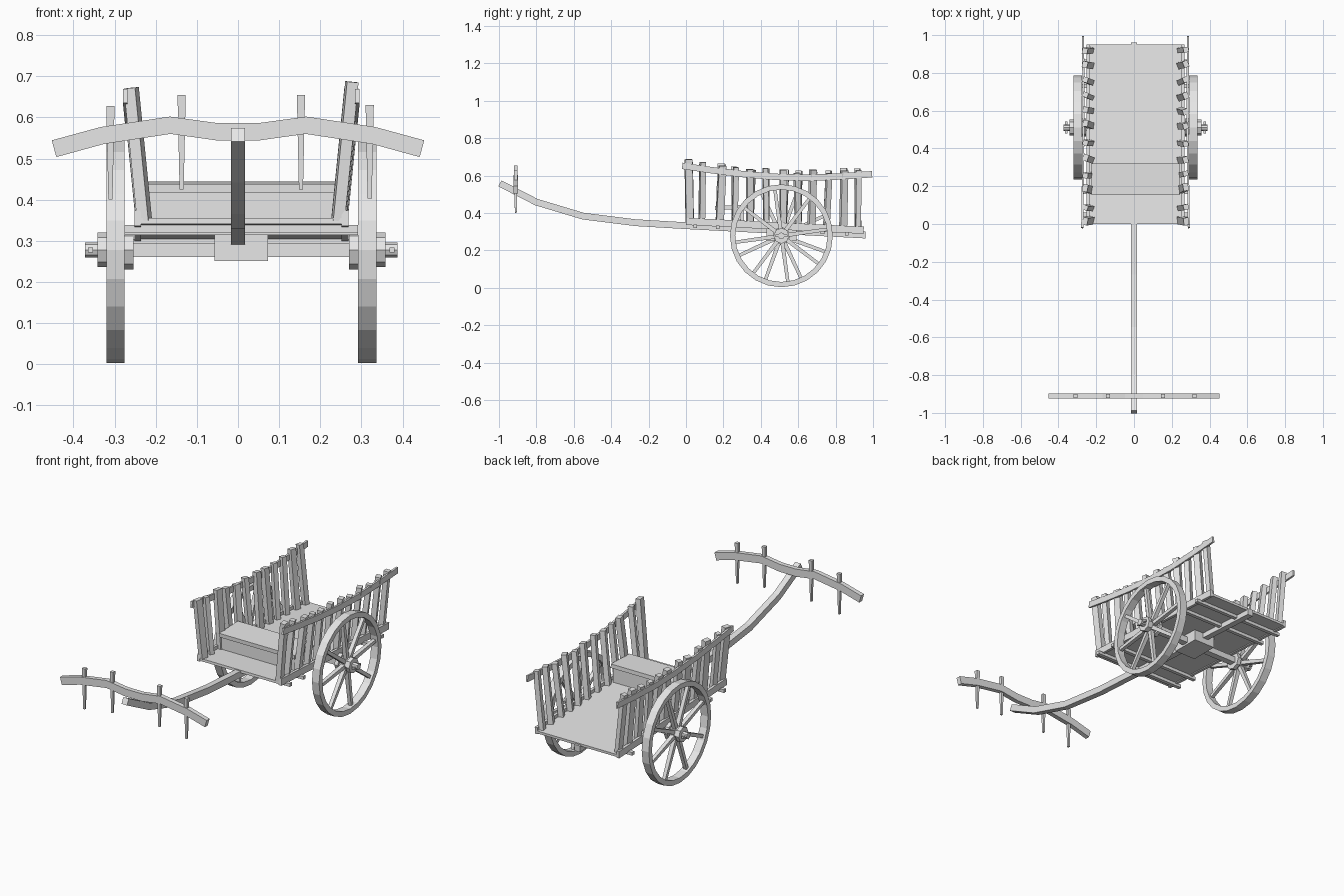
import bpy, bmesh, math, random
from mathutils import Vector

if "Cube" in bpy.data.objects:
    bpy.data.objects.remove(bpy.data.objects["Cube"])

random.seed(4)
wood = bpy.data.materials.new("grey_wood")
wood.diffuse_color = (0.8, 0.8, 0.8, 1)
wood.use_nodes = True
wood.node_tree.nodes["Principled BSDF"].inputs["Base Color"].default_value = wood.diffuse_color

CX = 0.008          # centre line of the cart body
SLOPE = -0.05       # the bed tips down to the rear
WY, WZ = 0.51, 0.278


def finish(bm, name):
    bmesh.ops.recalc_face_normals(bm, faces=bm.faces)
    me = bpy.data.meshes.new(name)
    bm.to_mesh(me)
    bm.free()
    me.materials.append(wood)
    ob = bpy.data.objects.new(name, me)
    bpy.context.collection.objects.link(ob)
    return ob


def sweep(bm, pts, w, h, side, taper=1.0):
    """Rectangular timber along a path; w runs along side, h across it."""
    pts = [Vector(p) for p in pts]
    side = Vector(side).normalized()
    rings = []
    for i, p in enumerate(pts):
        t = (pts[min(i + 1, len(pts) - 1)] - pts[max(i - 1, 0)]).normalized()
        s = (side - t * side.dot(t)).normalized()
        u = t.cross(s)
        k = 1 + (taper - 1) * i / (len(pts) - 1)
        rings.append([bm.verts.new(p + s * (a * w * k / 2) + u * (b * h * k / 2))
                      for a, b in ((-1, -1), (1, -1), (1, 1), (-1, 1))])
    for r, q in zip(rings, rings[1:]):
        for j in range(4):
            bm.faces.new((r[j], r[(j + 1) % 4], q[(j + 1) % 4], q[j]))
    bm.faces.new(rings[0])
    bm.faces.new(rings[-1])


def timber(name, pts, w, h, side=(1, 0, 0), taper=1.0):
    bm = bmesh.new()
    sweep(bm, pts, w, h, side, taper)
    return finish(bm, name)


def lathe(bm, profile, n, closed=False):
    """Turn (x, radius) points about the wheel axis."""
    rings = []
    for x, r in profile:
        rings.append([bm.verts.new((x, WY + r * math.cos(2 * math.pi * j / n),
                                    WZ + r * math.sin(2 * math.pi * j / n))) for j in range(n)])
    pairs = list(zip(rings, rings[1:]))
    if closed:
        pairs.append((rings[-1], rings[0]))
    for a, b in pairs:
        for j in range(n):
            bm.faces.new((a[j], a[(j + 1) % n], b[(j + 1) % n], b[j]))
    if not closed:
        bm.faces.new(rings[0])
        bm.faces.new(rings[-1])


def bed(y, z):
    return z + SLOPE * y


# Draught pole, running under the bed to the rear
timber("draught_pole", [(0, -0.995, 0.558), (0, -0.8, 0.458), (0, -0.55, 0.383),
                        (0, -0.27, 0.348), (0, 0, 0.332), (0, 0.96, 0.282)], 0.034, 0.036)

# Yoke and its pins
timber("yoke", [(-0.447, -0.91, 0.524), (-0.33, -0.91, 0.556), (-0.165, -0.91, 0.581),
                (-0.05, -0.91, 0.565), (0.05, -0.91, 0.565), (0.165, -0.91, 0.581),
                (0.33, -0.91, 0.556), (0.447, -0.91, 0.524)], 0.026, 0.042, (0, 1, 0))
for x, z0, z1 in ((-0.31, 0.40, 0.628), (-0.137, 0.425, 0.655),
                  (0.153, 0.425, 0.655), (0.32, 0.403, 0.63)):
    timber("yoke_pin", [(x, -0.91, z1), (x, -0.91, z0)], 0.02, 0.02, taper=0.5)

# Floor of the bed
timber("floor", [(CX, 0, bed(0, 0.348)), (CX, 0.95, bed(0.95, 0.348))], 0.49, 0.014)

# Cross bars under the floor
for y in (0.05, 0.17, 0.73, 0.86):
    z = bed(y, 0.332)
    timber("cross_bar", [(CX - 0.284, y, z), (CX + 0.284, y, z)], 0.02, 0.018, (0, 1, 0))

# Seat: plank on a front and a rear board
timber("seat_plank", [(CX, 0.155, 0.427), (CX, 0.32, 0.433)], 0.465, 0.022)
for y in (0.175, 0.3):
    timber("seat_board", [(CX, y, 0.335), (CX, y, 0.425)], 0.455, 0.018)

# Slatted sides
slat_y = (0.02, 0.085, 0.18, 0.26, 0.34, 0.43, 0.52, 0.60, 0.67, 0.75, 0.84, 0.92)
rail = ((-0.02, 0.652), (0.12, 0.631), (0.29, 0.609), (0.48, 0.593),
        (0.65, 0.588), (0.82, 0.595), (0.995, 0.607))


def rail_z(y):
    for (y0, z0), (y1, z1) in zip(rail, rail[1:]):
        if y <= y1:
            return z0 + (z1 - z0) * (y - y0) / (y1 - y0)


for s, label in ((-1, "left"), (1, "right")):
    timber(label + "_lower_rail", [(CX + s * 0.252, 0, bed(0, 0.355)),
                                   (CX + s * 0.252, 0.95, bed(0.95, 0.355))], 0.016, 0.038)
    timber(label + "_upper_rail", [(CX + s * (0.279 + (z - 0.62) * 0.1), y, z) for y, z in rail],
           0.011, 0.034)
    bm = bmesh.new()
    for i, y in enumerate(slat_y):
        top = rail_z(y) + random.uniform(0.02, 0.045)
        width = 0.04 if i in (0, 2) else random.uniform(0.026, 0.036)
        lean = random.uniform(-0.008, 0.016)
        zb = bed(y, 0.35)
        sweep(bm, [(CX + s * 0.235, y, zb),
                   (CX + s * (0.235 + 0.1 * (top - zb)), y + lean, top)],
              0.028, width, (1, s * random.uniform(0.1, 0.45), 0))
    finish(bm, label + "_slats")

# Axle and the block that joins it to the pole
timber("axle", [(CX - 0.30, WY, WZ), (CX + 0.30, WY, WZ)], 0.036, 0.034, (0, 1, 0))
timber("axle_block", [(CX - 0.065, WY, 0.283), (CX + 0.065, WY, 0.283)], 0.16, 0.064, (0, 1, 0))

# Wheels: rim, spokes, hub and linch pin
for s, label in ((-1, "left"), (1, "right")):
    cx = CX + s * 0.306
    bm = bmesh.new()
    lathe(bm, [(cx - 0.022, 0.247), (cx - 0.022, 0.275), (cx + 0.022, 0.275), (cx + 0.022, 0.247)],
          24, closed=True)
    finish(bm, label + "_wheel_rim")

    bm = bmesh.new()
    for k in range(8):
        a = math.radians(45 * k + (8 if s > 0 else 25))
        d = Vector((0, math.cos(a), math.sin(a)))
        c = Vector((cx, WY, WZ))
        sweep(bm, [c + d * 0.03, c + d * 0.252], 0.024, 0.022, (1, 0, 0), 0.8)
    finish(bm, label + "_wheel_spokes")

    bm = bmesh.new()
    lathe(bm, [(CX + s * x, r) for x, r in
               ((0.262, 0.03), (0.262, 0.048), (0.284, 0.048), (0.284, 0.036), (0.328, 0.036),
                (0.328, 0.042), (0.35, 0.042), (0.35, 0.018), (0.38, 0.018))], 8)
    finish(bm, label + "_wheel_hub")
    x = CX + s * 0.366
    timber(label + "_linch_pin", [(x, WY - 0.032, WZ), (x, WY + 0.032, WZ)], 0.012, 0.012)
